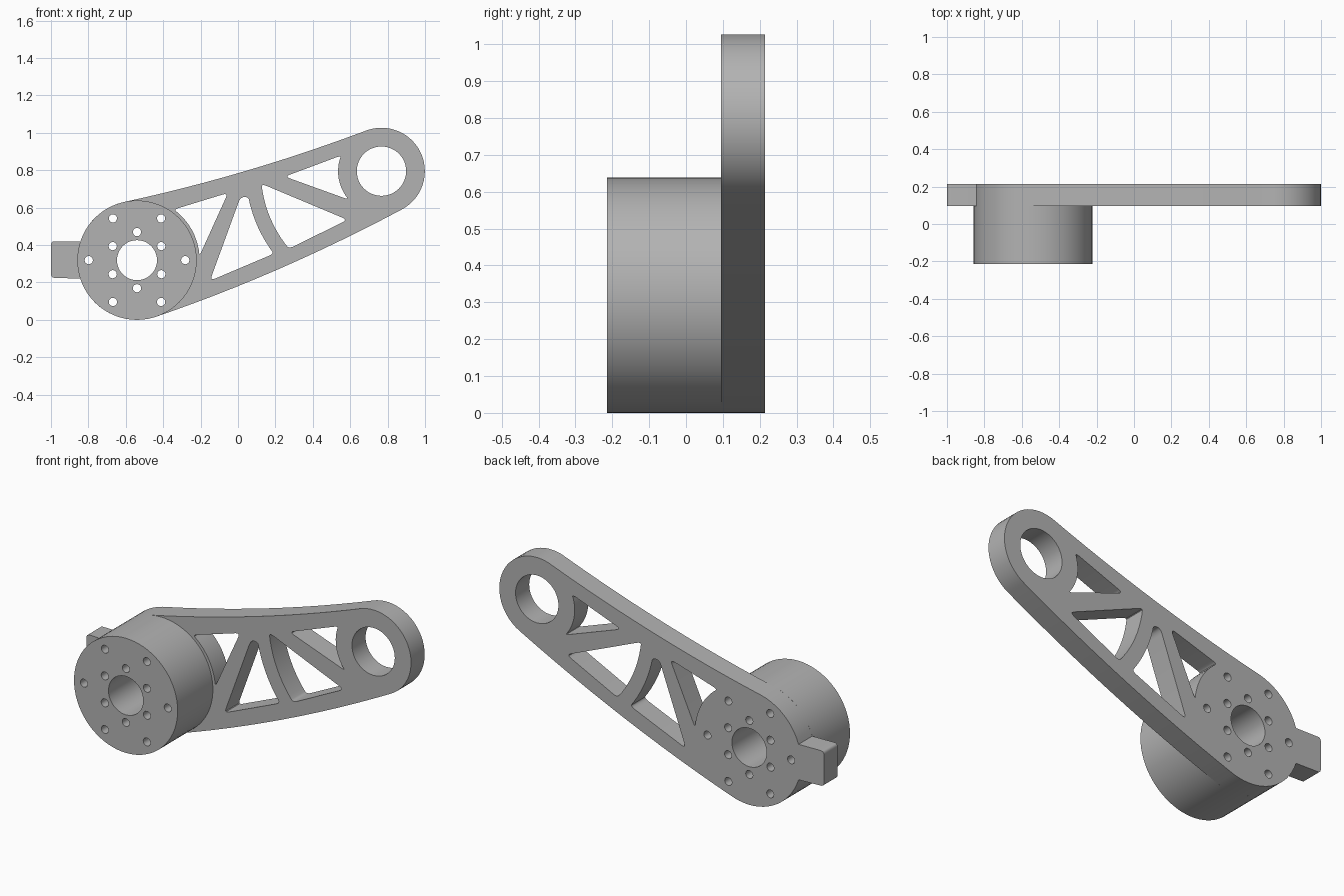
import bpy, bmesh
from math import radians, pi, cos, sin
from mathutils import Vector

cube = bpy.data.objects.get("Cube")
if cube:
    bpy.data.objects.remove(cube, do_unlink=True)

grey = bpy.data.materials.new("machined grey")
grey.use_nodes = True
colour = (0.45, 0.45, 0.45, 1)
grey.diffuse_color = colour
grey.node_tree.nodes["Principled BSDF"].inputs["Base Color"].default_value = colour

HUB, HUB_R = Vector((-0.54, 0.319)), 0.319
EYE, EYE_R = Vector((0.767, 0.795)), 0.232


def arc(centre, radius, start, end, steps=10):
    """Points along an arc, angles in degrees."""
    angles = [radians(start + (end - start) * i / steps) for i in range(steps + 1)]
    return [centre + radius * Vector((cos(a), sin(a))) for a in angles]


def circle(centre, radius, steps=48):
    return arc(centre, radius, 0, 360, steps)[:-1]


def bow(a, mid, b, steps=12):
    """Gentle curve from a to b through mid, without its end points."""
    ctrl = 2 * Vector(mid) - (a + b) / 2
    ts = [i / steps for i in range(1, steps)]
    return [a * (1 - t) ** 2 + ctrl * 2 * t * (1 - t) + b * t * t for t in ts]


def fillet(points, reach=0.03, steps=5):
    """Round every sharp corner of a closed outline."""
    out = []
    for i, p in enumerate(points):
        before, after = points[i - 1] - p, points[(i + 1) % len(points)] - p
        if abs(before.angle(after) - pi) < radians(25):
            out.append(p)
            continue
        a = p + before.normalized() * min(reach, before.length * 0.45)
        b = p + after.normalized() * min(reach, after.length * 0.45)
        for k in range(steps + 1):
            t = k / steps
            out.append(a * (1 - t) ** 2 + p * 2 * t * (1 - t) + b * t * t)
    return out


def slab(name, loops, y_front, y_back):
    """Extrude an outline with holes along y."""
    curve = bpy.data.curves.new(name, "CURVE")
    curve.dimensions, curve.fill_mode = "2D", "BOTH"
    curve.extrude = (y_back - y_front) / 2
    for loop in loops:
        spline = curve.splines.new("POLY")
        spline.points.add(len(loop) - 1)
        for point, co in zip(spline.points, loop):
            point.co = (co.x, co.y, 0, 1)
        spline.use_cyclic_u = True
    obj = bpy.data.objects.new(name, curve)
    bpy.context.collection.objects.link(obj)
    obj.rotation_euler.x = pi / 2
    obj.location.y = (y_front + y_back) / 2
    bpy.ops.object.select_all(action="DESELECT")
    obj.select_set(True)
    bpy.context.view_layer.objects.active = obj
    bpy.ops.object.convert(target="MESH")
    obj = bpy.context.object
    bm = bmesh.new()
    bm.from_mesh(obj.data)
    bmesh.ops.remove_doubles(bm, verts=bm.verts, dist=0.0001)
    bmesh.ops.recalc_face_normals(bm, faces=bm.faces)
    bm.to_mesh(obj.data)
    bm.free()
    obj.data.materials.clear()
    obj.data.materials.append(grey)
    bpy.ops.object.shade_smooth_by_angle(angle=radians(30))
    return obj


# Bore and bolt circles shared by hub and arm
hub_holes = [circle(HUB, 0.107)]
for ring, offset in ((0.258, 0), (0.15, 30)):
    for centre in arc(HUB, ring, offset, offset + 300, 5):
        hub_holes.append(circle(centre, 0.022, 20))

# Arm outline: hub end with tab, bowed edges, round eye end
eye_end = arc(EYE, EYE_R, -62, 112, 28)
hub_top = arc(HUB, HUB_R, 103.5, 162, 10)
hub_bottom = arc(HUB, HUB_R, 198, 287, 16)
tab = fillet([hub_top[-1], Vector((-1, 0.42)), Vector((-1, 0.225)), hub_bottom[0]], 0.02)
tab = [p for p in tab if p.x < -0.95]
outline = (eye_end + bow(eye_end[-1], (0.034, 0.794), hub_top[0]) + hub_top + tab
           + hub_bottom + bow(hub_bottom[-1], (0.214, 0.270), eye_end[0]))

# Truss pockets, each with one side concentric to the hub or the eye
pockets = [
    arc(HUB, 0.335, 4, 54) + [Vector((-0.053, 0.679))],
    arc(EYE, 0.725, 191, 217.5) + [Vector((-0.15, 0.209)), Vector((0.013, 0.656))],
    arc(EYE, 0.645, 186, 220) + [Vector((0.585, 0.535))],
    arc(EYE, 0.232, 159, 221) + [Vector((0.25, 0.766))],
]
slab("arm_plate", [outline, circle(EYE, 0.132)] + [fillet(p) for p in pockets] + hub_holes,
     0.095, 0.215)

# Round hub in front of the arm
slab("hub", [circle(HUB, HUB_R, 72)] + hub_holes, -0.215, 0.095)
